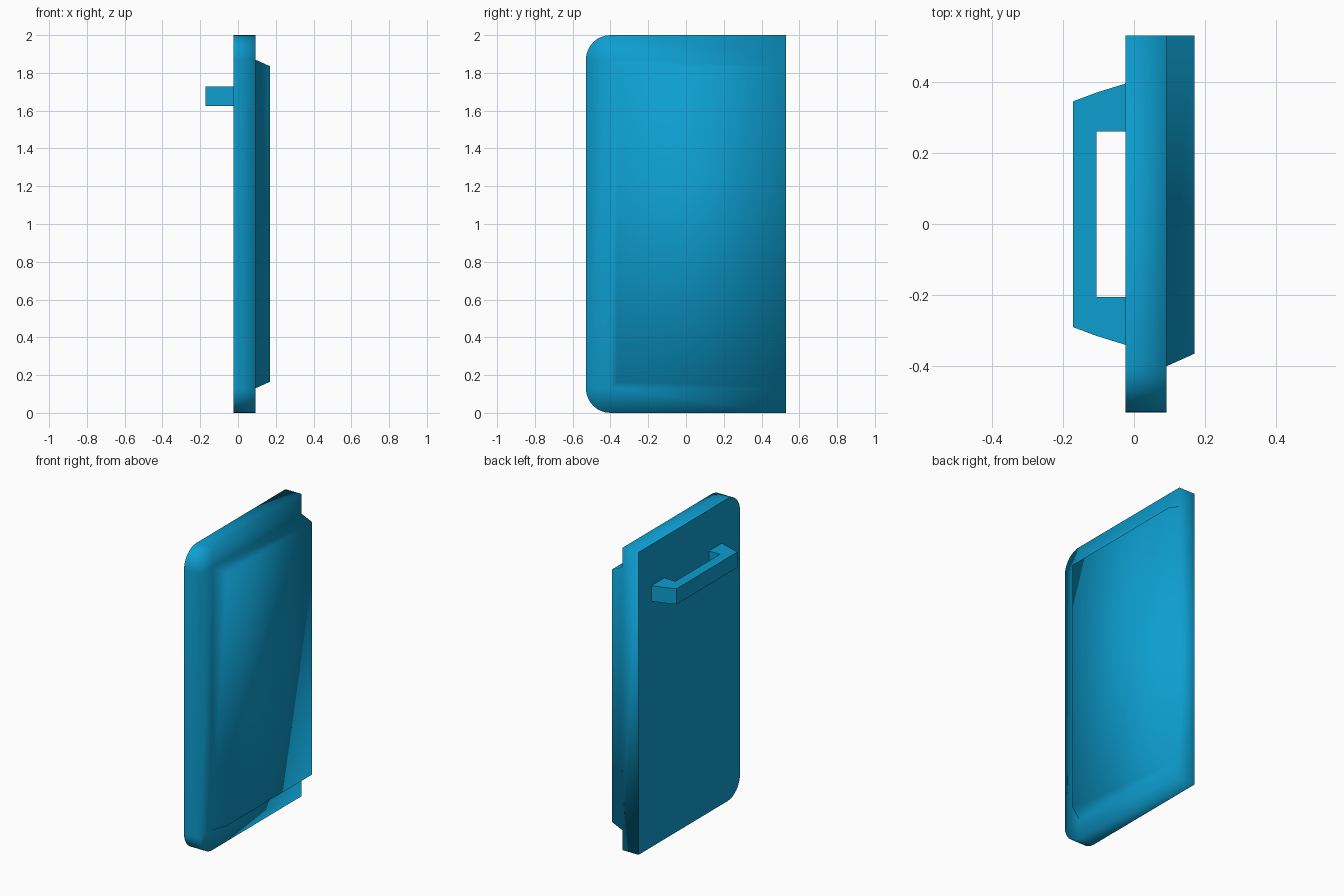
import bpy, bmesh
from math import sin, cos, pi

cube = bpy.data.objects.get("Cube")
if cube:
    bpy.data.objects.remove(cube, do_unlink=True)

blue = bpy.data.materials.new("bright_blue")
blue.use_nodes = True
color = (0.004, 0.34, 0.63, 1)
blue.diffuse_color = color
blue.node_tree.nodes["Principled BSDF"].inputs["Base Color"].default_value = color

HALF_Y, TOP, RADIUS = 0.53, 2.0, 0.13
BACK, FACE, RAISED = -0.024, 0.092, 0.17
STEPS = 8


def finish(name, bm):
    bmesh.ops.recalc_face_normals(bm, faces=bm.faces[:])
    mesh = bpy.data.meshes.new(name)
    bm.to_mesh(mesh)
    bm.free()
    mesh.materials.append(blue)
    obj = bpy.data.objects.new(name, mesh)
    bpy.context.collection.objects.link(obj)
    return obj


def outline(inset):
    """Open outline in (y, z), square at the far end, rounded at the near end."""
    r = max(RADIUS - inset, 0)
    c = max(RADIUS, inset)
    pts = [(HALF_Y, inset)]
    for cz, start in ((c, 1.5 * pi), (TOP - c, pi)):
        for i in range(STEPS + 1):
            a = start - i * pi / 2 / STEPS
            pts.append((-HALF_Y + c + r * cos(a), cz + r * sin(a)))
    return pts + [(HALF_Y, TOP - inset)]


# Door panel: slab outline, inset border, then a sloped raised panel
bm = bmesh.new()
sections = ((BACK, 0), (FACE, 0), (FACE, RADIUS), (RAISED, RADIUS + 0.035))
loops = [[bm.verts.new((x, y, z)) for y, z in outline(inset)] for x, inset in sections]
for a, b in zip(loops, loops[1:]):
    for i in range(len(a) - 1):
        bm.faces.new((a[i], a[i + 1], b[i + 1], b[i]))
bm.faces.new(loops[0])
bm.faces.new(loops[-1])
bm.faces.new([l[0] for l in loops] + [l[-1] for l in reversed(loops)])
bmesh.ops.remove_doubles(bm, verts=bm.verts[:], dist=0.0005)
for f in bm.faces:
    f.smooth = True
# Keep the flat back crisp
for e in bm.edges:
    if all(abs(v.co.x - BACK) < 0.001 for v in e.verts):
        e.smooth = False
finish("door_panel", bm)

# Handle: bracket profile extruded upward
bm = bmesh.new()
profile = [(BACK, -0.34), (-0.105, -0.315), (-0.172, -0.29), (-0.172, 0.345),
           (-0.105, 0.37), (BACK, 0.395), (BACK, 0.26), (-0.105, 0.26),
           (-0.105, -0.205), (BACK, -0.205)]
face = bm.faces.new([bm.verts.new((x, y, 1.625)) for x, y in profile])
side = bmesh.ops.extrude_face_region(bm, geom=[face])
bmesh.ops.translate(bm, vec=(0, 0, 0.103),
                    verts=[g for g in side["geom"] if isinstance(g, bmesh.types.BMVert)])
finish("handle", bm)
